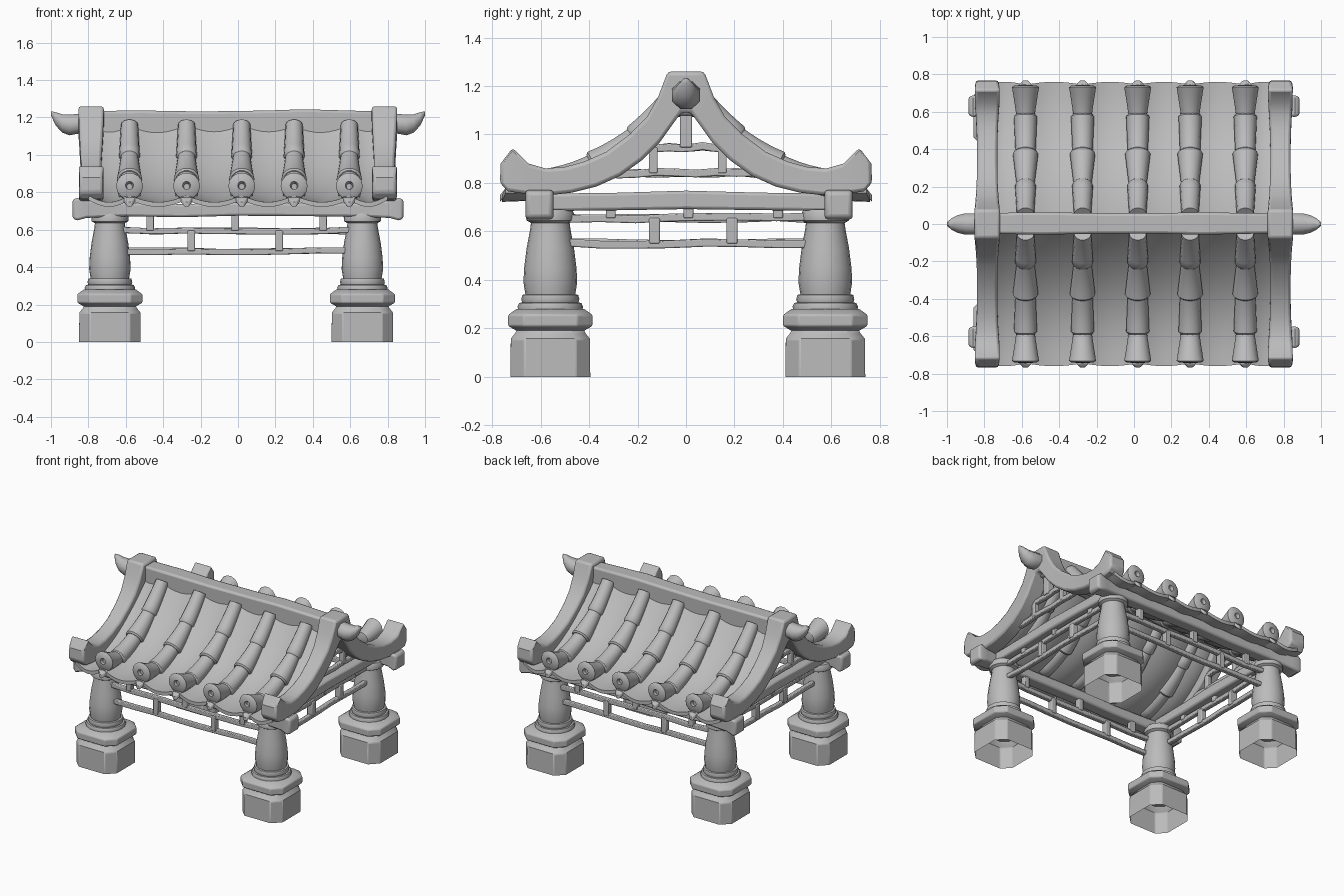
import bpy, bmesh, math, random
from mathutils import Vector

random.seed(4)
if "Cube" in bpy.data.objects:
    bpy.data.objects.remove(bpy.data.objects["Cube"], do_unlink=True)

stone = bpy.data.materials.new("stone_grey")
stone.use_nodes = True
stone.diffuse_color = (0.5, 0.5, 0.5, 1)
bsdf = next(n for n in stone.node_tree.nodes if n.type == 'BSDF_PRINCIPLED')
bsdf.inputs["Base Color"].default_value = stone.diffuse_color


def finish(name, bm, bevel=0, angle=35):
    bmesh.ops.recalc_face_normals(bm, faces=bm.faces)
    mesh = bpy.data.meshes.new(name)
    bm.to_mesh(mesh)
    bm.free()
    mesh.materials.append(stone)
    ob = bpy.data.objects.new(name, mesh)
    bpy.context.collection.objects.link(ob)
    if bevel:
        mod = ob.modifiers.new("soft_edges", 'BEVEL')
        mod.width, mod.segments, mod.limit_method = bevel, 2, 'ANGLE'
        mod.angle_limit = math.radians(40)
    bpy.ops.object.select_all(action='DESELECT')
    ob.select_set(True)
    bpy.context.view_layer.objects.active = ob
    bpy.ops.object.shade_smooth_by_angle(angle=math.radians(angle))


def loft(name, rings, bevel=0, angle=35, open_start=False):
    """Skin a list of equal point rings and cap the ends."""
    bm = bmesh.new()
    rows = [[bm.verts.new(p) for p in ring] for ring in rings]
    for a, b in zip(rows, rows[1:]):
        for i in range(len(a)):
            j = (i + 1) % len(a)
            bm.faces.new((a[i], a[j], b[j], b[i]))
    if not open_start:
        bm.faces.new(rows[0])
    bm.faces.new(rows[-1])
    finish(name, bm, bevel, angle)


SQUARE = ((-1, -1), (1, -1), (1, 1), (-1, 1))


def timber(name, axis, offset, stations, bevel=0.01):
    """Squared bar; stations are (position, z, half width, half height)."""
    rings = []
    for t, z, w, h in stations:
        ring = []
        for a, b in SQUARE:
            side = offset + a * w
            ring.append((t, side, z + b * h) if axis == 'x' else (side, t, z + b * h))
        rings.append(ring)
    loft(name, rings, bevel)


def post(name, x, y, z0, z1, half=0.02):
    loft(name, [[(x + a * half, y + b * half, z) for a, b in SQUARE] for z in (z0, z1)], 0.005)


def rail(name, axis, offset, start, end, z, half=0.016):
    """Thin, slightly wavy hand-cut bar."""
    n = 7
    timber(name, axis, offset,
           [(start + (end - start) * i / n, z + random.uniform(-0.006, 0.006), half, half)
            for i in range(n + 1)], 0.005)


def chamfered(cx, cy, half, z):
    k = half * 0.64
    pts = ((-k, -half), (k, -half), (half, -k), (half, k),
           (k, half), (-k, half), (-half, k), (-half, -k))
    return [(cx + x, cy + y, z) for x, y in pts]


def disc(cx, cy, r, z, n=20):
    return [(cx + r * math.cos(math.tau * i / n), cy + r * math.sin(math.tau * i / n), z)
            for i in range(n)]


# Four columns: open-bottomed plinth, flange, rings and swelling shaft
PLINTH = ((0.165, 0), (0.165, 0.155), (0.145, 0.18), (0.135, 0.2))
FLANGE = ((0.14, 0.19), (0.174, 0.21), (0.174, 0.255), (0.14, 0.28))
SHAFT = ((0.12, 0.26), (0.132, 0.27), (0.135, 0.29), (0.128, 0.305), (0.116, 0.306), (0.12, 0.32),
         (0.115, 0.338), (0.103, 0.34), (0.111, 0.39), (0.108, 0.45), (0.098, 0.53),
         (0.083, 0.61), (0.08, 0.635), (0.098, 0.645), (0.1, 0.67), (0.09, 0.69))
for side, cx in (("right", -0.685), ("left", 0.665)):
    for end, cy in (("front", -0.56), ("back", 0.575)):
        tag = f"{end}_{side}"
        loft("plinth_" + tag, [chamfered(cx, cy, h, z) for h, z in PLINTH], 0.006, open_start=True)
        loft("flange_" + tag, [chamfered(cx, cy, h, z) for h, z in FLANGE], 0.006)
        loft("shaft_" + tag, [disc(cx, cy, r, z) for r, z in SHAFT])

# Long beams with knobbed ends, and cross beams
for end, y in (("front", -0.605), ("back", 0.63)):
    timber("long_beam_" + end, 'x', y,
           [(-0.885, 0.71, 0.05, 0.05), (-0.86, 0.71, 0.058, 0.06), (-0.81, 0.71, 0.05, 0.047),
            (-0.6, 0.708, 0.045, 0.036), (-0.3, 0.702, 0.045, 0.035), (0, 0.71, 0.045, 0.035),
            (0.4, 0.706, 0.045, 0.034), (0.65, 0.706, 0.045, 0.036), (0.81, 0.71, 0.05, 0.047),
            (0.86, 0.71, 0.058, 0.06), (0.885, 0.71, 0.05, 0.05)], 0.012)
for side, x in (("right", -0.7), ("left", 0.69)):
    timber("cross_beam_" + side, 'y', x,
           [(-0.57, 0.72, 0.045, 0.036), (-0.3, 0.723, 0.045, 0.036),
            (0, 0.73, 0.045, 0.038), (0.3, 0.724, 0.045, 0.036), (0.59, 0.72, 0.045, 0.036)], 0.012)

# Lattice rails below the long beams
for end, y in (("front", -0.585), ("back", 0.6)):
    for z in (0.485, 0.595):
        rail("long_rail_" + end, 'x', y, -0.62, 0.6, z)
    for x in (-0.25, 0.22):
        post("long_lower_post_" + end, x, y, 0.485, 0.595)
    for x in (-0.47, -0.015, 0.455):
        post("long_upper_post_" + end, x, y, 0.595, 0.69)

# Side lattice rails and gable frames
for side, x in (("right", -0.7), ("left", 0.69)):
    for z in (0.55, 0.655):
        rail("side_rail_" + side, 'y', x, -0.5, 0.52, z)
    for y in (-0.13, 0.19):
        post("side_lower_post_" + side, x, y, 0.55, 0.655, 0.022)
    for y in (-0.31, 0.01, 0.38):
        post("side_upper_post_" + side, x, y, 0.655, 0.71)
    gx = x * 1.08
    rail("gable_low_rail_" + side, 'y', gx, -0.29, 0.29, 0.84)
    rail("gable_high_rail_" + side, 'y', gx, -0.16, 0.16, 0.947)
    post("gable_king_post_" + side, gx, 0, 0.947, 1.13, 0.025)
    for y in (-0.135, 0.15):
        post("gable_strut_" + side, gx, y, 0.84, 0.947, 0.018)

# Curved gable boards: (y, z) pairs for the top and bottom edge, and half width
BOARD = (((0.765, 0.88), (0.768, 0.80), 0.06), ((0.715, 0.945), (0.735, 0.765), 0.066),
         ((0.65, 0.88), (0.63, 0.75), 0.065), ((0.58, 0.86), (0.56, 0.75), 0.06),
         ((0.5, 0.866), (0.47, 0.76), 0.056), ((0.42, 0.888), (0.37, 0.785), 0.054),
         ((0.33, 0.928), (0.27, 0.83), 0.054), ((0.23, 1.003), (0.18, 0.895), 0.056),
         ((0.16, 1.075), (0.11, 0.965), 0.06), ((0.115, 1.155), (0.06, 1.035), 0.064),
         ((0.075, 1.26), (0.02, 1.09), 0.068))
arch = [(s * ty, tz, s * by, bz, w) for s, part in ((-1, BOARD), (1, BOARD[::-1]))
        for (ty, tz), (by, bz), w in part]
for side, x in (("right", -0.785), ("left", 0.783)):
    loft("gable_board_" + side,
         [[(x - w, ty, tz), (x + w, ty, tz), (x + w, by, bz), (x - w, by, bz)]
          for ty, tz, by, bz, w in arch], 0.014)

# Ridge beam and upturned horn ends
timber("ridge_beam", 'x', 0.003,
       [(-0.8, 1.16, 0.055, 0.075), (-0.5, 1.155, 0.06, 0.082), (-0.2, 1.152, 0.055, 0.08),
        (0.15, 1.155, 0.055, 0.082), (0.35, 1.16, 0.06, 0.084), (0.8, 1.155, 0.052, 0.076)], 0.014)
HORN = ((0.8, 1.168, 0.056, 0.052), (0.85, 1.167, 0.062, 0.057), (0.9, 1.16, 0.062, 0.06),
        (0.94, 1.168, 0.052, 0.053), (0.975, 1.193, 0.034, 0.038), (1.0, 1.222, 0.01, 0.012))
for side, s in (("right", -1), ("left", 1)):
    loft("ridge_horn_" + side,
         [[(s * x, w * math.cos(math.tau * (i + 0.5) / 8), z + h * math.sin(math.tau * (i + 0.5) / 8))
           for i in range(8)] for x, z, w, h in HORN], angle=50)


# Roof surface sweeping down from ridge to eave
def roof_z(y):
    return 0.783 + 0.365 * (max(0.76 - y, 0) / 0.7) ** 2.4


ROLLS = (-0.58, -0.275, 0.02, 0.30, 0.595)
for end, s in (("front", -1), ("back", 1)):
    bm = bmesh.new()
    stops = (-0.8,) + ROLLS + (0.8,)
    xs = [a + (b - a) * i / 8 for a, b in zip(stops, stops[1:]) for i in range(8)] + [0.8]
    wave = [math.sin(math.pi * (i % 8) / 8) for i in range(len(xs))]
    rows = []
    for k in range(17):
        t = k / 16
        rows.append([bm.verts.new((x, s * (0.02 + (0.725 + 0.015 * w) * t),
                                   roof_z(0.02 + 0.725 * t) - 0.036 * w)) for x, w in zip(xs, wave)])
    for a, b in zip(rows, rows[1:]):
        for i in range(len(xs) - 1):
            bm.faces.new((a[i], a[i + 1], b[i + 1], b[i]))
    low = bmesh.ops.extrude_face_region(bm, geom=bm.faces[:])["geom"]
    bmesh.ops.translate(bm, verts=[g for g in low if isinstance(g, bmesh.types.BMVert)],
                        vec=(0, 0, -0.025))
    finish("roof_sheet_" + end, bm)

    # Tapered roll tiles: (start y, end y, start radius, end radius)
    for x in ROLLS:
        for y0, y1, r0, r1 in ((0.05, 0.205, 0.046, 0.056), (0.19, 0.375, 0.045, 0.068),
                               (0.36, 0.575, 0.053, 0.062), (0.56, 0.73, 0.046, 0.072)):
            flared = y1 > 0.7
            steps = [(0, 0.75)] + [(i / 5, 1) for i in range(6)] + [(1.05, 0.86)]
            if flared:
                steps += [(1.08, 0.3), (0.95, 0.22)]
            rings = []
            for t, scale in steps:
                y = y0 + (y1 - y0) * t
                slope = (roof_z(y + 0.01) - roof_z(y - 0.01)) / 0.02
                along = Vector((0, s, slope)).normalized()
                up = Vector((0, -s * along.z, abs(along.y)))
                mid = Vector((x, s * y, roof_z(y))) + up * (0.05 * t if flared else 0)
                r = (r0 + (r1 - r0) * min(t, 1)) * scale
                rings.append([mid + Vector((r * math.cos(a), 0, 0)) + up * r * math.sin(a)
                              for a in (math.tau * i / 14 for i in range(14))])
            loft("roll_tile_" + end, rings, angle=40)
        # Small drip hook beneath each roll end
        loft("drip_hook_" + end,
             [[(x + a * w, s * y, z + b * 0.014) for a, b in SQUARE]
              for y, z, w in ((0.72, 0.768, 0.035), (0.75, 0.758, 0.03), (0.768, 0.735, 0.012))], 0.005)
